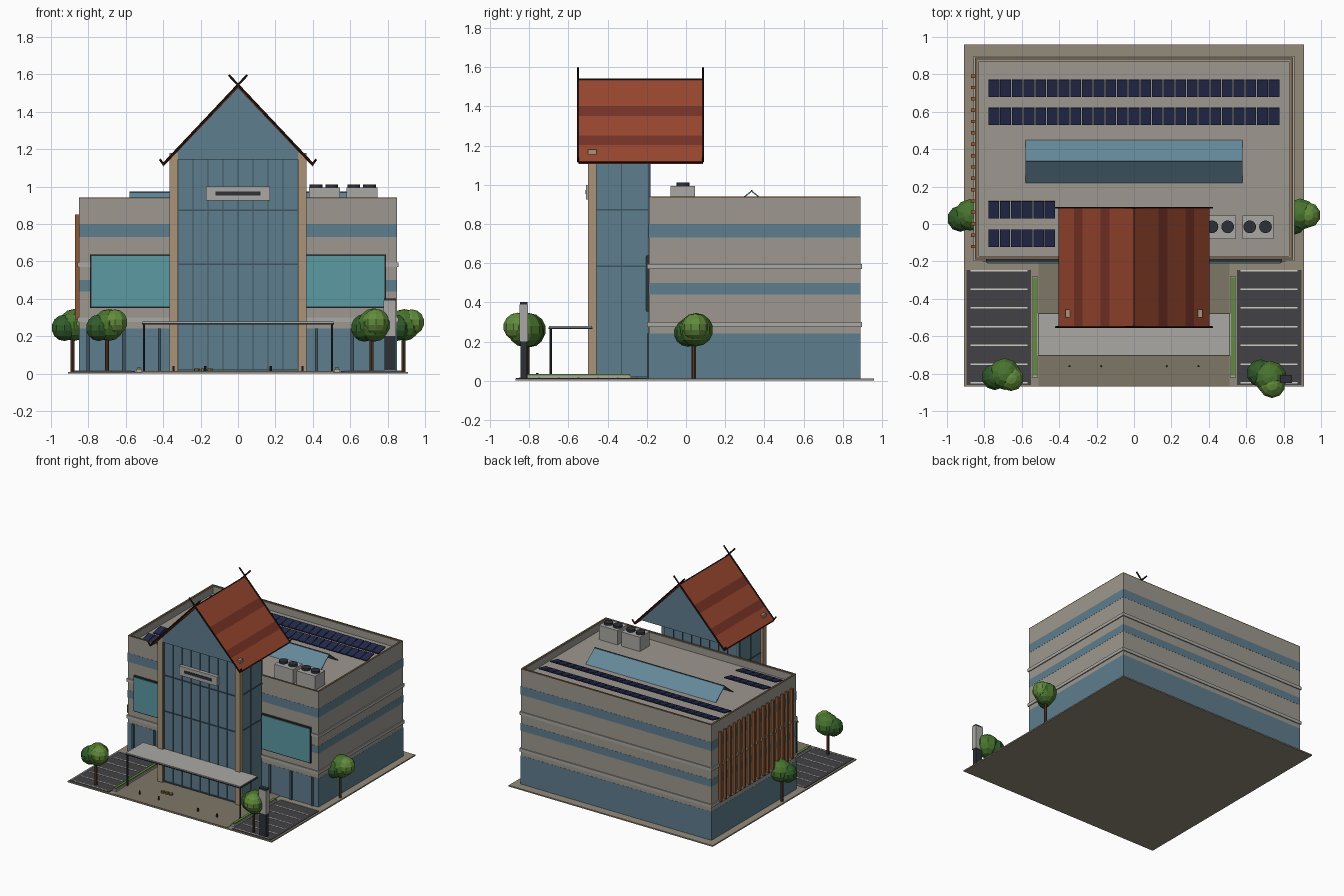
import bpy, bmesh, math
from mathutils import Vector, Matrix

if "Cube" in bpy.data.objects:
    bpy.data.objects.remove(bpy.data.objects["Cube"])


def mat(name, r, g, b):
    m = bpy.data.materials.new(name)
    m.diffuse_color = [(c / 255) ** 2.2 for c in (r, g, b)] + [1]
    m.use_nodes = True
    m.node_tree.nodes["Principled BSDF"].inputs["Base Color"].default_value = m.diffuse_color
    return m


CONC = mat("concrete", 156, 151, 142)
PALE = mat("pale_grey", 168, 167, 163)
GLASS = mat("glass", 94, 124, 140)
SKY = mat("skylight_glass", 100, 134, 152)
TEAL = mat("teal", 92, 152, 162)
DARK = mat("dark_metal", 48, 52, 58)
MULL = mat("mullion", 66, 84, 96)
TAN = mat("tan_stone", 168, 146, 120)
PAVE = mat("paving", 146, 138, 122)
PLAZA = mat("plaza", 126, 118, 102)
ASPH = mat("asphalt", 68, 68, 72)
WHITE = mat("line_white", 205, 205, 200)
RED = mat("roof_red", 150, 72, 50)
RED2 = mat("roof_dark_red", 118, 54, 42)
BLACK = mat("dark_timber", 46, 30, 26)
WOOD = mat("fin_wood", 142, 88, 54)
COPE = mat("coping", 118, 98, 74)
SOLAR = mat("solar", 40, 46, 76)
LEAF = [mat("leaf_%d" % i, *c) for i, c in enumerate([(74, 116, 50), (52, 92, 46), (98, 138, 62)])]
TRUNK = mat("trunk", 84, 62, 44)
BRASS = mat("brass", 130, 112, 60)


def finish(name, bm, m):
    bmesh.ops.recalc_face_normals(bm, faces=bm.faces)
    me = bpy.data.meshes.new(name)
    bm.to_mesh(me)
    bm.free()
    me.materials.append(m)
    o = bpy.data.objects.new(name, me)
    bpy.context.collection.objects.link(o)
    return o


def boxes(name, m, *specs):
    """Each spec is x0, x1, y0, y1, z0, z1."""
    bm = bmesh.new()
    for x0, x1, y0, y1, z0, z1 in specs:
        mx = Matrix.Translation(((x0 + x1) / 2, (y0 + y1) / 2, (z0 + z1) / 2))
        bmesh.ops.create_cube(bm, size=1, matrix=mx @ Matrix.Diagonal((x1 - x0, y1 - y0, z1 - z0, 1)))
    return finish(name, bm, m)


def mirrored(*specs):
    return list(specs) + [(-b, -a, *r) for a, b, *r in specs]


def prism(name, m, profiles, a, b, axis="y"):
    """Extrude closed profiles along x (profile y,z) or y (profile x,z)."""
    bm = bmesh.new()
    for pts in profiles:
        vs = [bm.verts.new((p, a, z) if axis == "y" else (a, p, z)) for p, z in pts]
        f = bm.faces.new(vs)
        ext = bmesh.ops.extrude_face_region(bm, geom=[f])
        d = (0, b - a, 0) if axis == "y" else (b - a, 0, 0)
        bmesh.ops.translate(bm, vec=d, verts=[v for v in ext["geom"] if isinstance(v, bmesh.types.BMVert)])
    return finish(name, bm, m)


def rods(name, m, segs, r, sides=8):
    bm = bmesh.new()
    for p, q in segs:
        p, q = Vector(p), Vector(q)
        mx = Matrix.Translation((p + q) / 2) @ (q - p).to_track_quat("Z", "Y").to_matrix().to_4x4()
        bmesh.ops.create_cone(bm, cap_ends=True, segments=sides, radius1=r, radius2=r,
                              depth=(q - p).length, matrix=mx)
    return finish(name, bm, m)


# site, plaza, parking
boxes("site_slab", PAVE, (-.91, .91, -.87, .96, 0, .01))
boxes("plaza", PLAZA, (-.51, .51, -.868, -.19, .005, .013))
boxes("parking", ASPH, *mirrored((.55, .895, -.86, -.245, .005, .014)))
boxes("parking_lines", WHITE, *[s for i in range(7)
      for s in mirrored((.57, .875, -.853 + i * .1, -.845 + i * .1, .01, .016))])
boxes("planters", PALE, *mirrored((.513, .545, -.82, -.28, .005, .026)))
boxes("hedges", LEAF[2], *mirrored((.519, .539, -.81, -.285, .02, .034)))

# main building: stacked storey bands
X, Y0, Y1 = .85, -.19, .89
boxes("wall_bands", CONC, *[(-X, X, Y0, Y1, a, b) for a, b in ((.24, .44), (.50, .73), (.80, .88))])
boxes("window_bands", GLASS, *[(-X - .001, X + .001, Y0 - .001, Y1 + .001, a, b)
      for a, b in ((.01, .24), (.44, .50), (.73, .80))])
boxes("ledges", PALE, *[(-X - .008, X + .008, Y0 - .008, Y1 + .008, z, z + .025) for z in (.275, .57)])
T = .02
for nm, m, z0, z1, t in (("parapet", CONC, .87, .936, T), ("coping", COPE, .934, .941, T - .006)):
    boxes(nm, m, (-X, X, Y0, Y0 + t, z0, z1), (-X, X, Y1 - t, Y1, z0, z1),
          *mirrored((X - t, X, Y0 + t, Y1 - t, z0, z1)))

# front screens and ground floor posts
boxes("screen_frames", DARK, *mirrored((.355, .79, -.205, -.18, .352, .638)))
boxes("screens", TEAL, *mirrored((.36, .783, -.21, -.18, .36, .63)))
boxes("ground_posts", MULL, *[s for x in (.42, .61, .80) for s in mirrored((x - .009, x + .009, -.2, -.185, .01, .24))])

# side timber fins
boxes("timber_fins", WOOD, *[(-.872, -.848, y - .009, y + .009, .29, .85)
      for y in [-.12 + i * .0607 for i in range(16)]])

# entrance tower
boxes("tower_glass", GLASS, (-.345, .345, -.482, -.185, .01, 1.155))
boxes("tower_columns", TAN, *mirrored((.322, .366, -.50, -.458, .01, 1.18)))
boxes("tower_mullions", MULL,
      *[(x - .003, x + .003, -.487, -.182, .01, 1.155) for x in [-.32 + i * .08 for i in range(9)]],
      *[(-.349, .349, y - .003, y + .003, .01, 1.155) for y in (-.33, -.192)],
      *[(-.35, .35, -.488, -.181, z - .004, z + .004) for z in (.02, .585, .873, 1.151)])
prism("gable", GLASS, [[(-.365, 1.145), (.365, 1.145), (0, 1.528)]], -.50, .06)
boxes("name_board", PALE, (-.17, .17, -.51, -.48, .925, 1.0))
boxes("name_board_slot", DARK, (-.12, .12, -.514, -.50, .952, .974))


# steep roof in coloured strips
def rz(x):
    return 1.54 - x * 1.05


def strips(pairs):
    return [[(s * a, rz(a)), (s * b, rz(b)), (s * b, rz(b) - .014), (s * a, rz(a) - .014)]
            for a, b in pairs for s in (1, -1)]


prism("roof_tiles", RED, strips([(0, .13), (.18, .275), (.32, .40)]), -.55, .088)
prism("roof_stripes", RED2, strips([(.13, .18), (.275, .32)]), -.55, .088)
segs = []
for y in (-.551, .087):
    for s in (1, -1):
        segs += [((s * .402, y, 1.118), (-s * .05, y, 1.597)), ((s * .398, y, 1.118), (s * .418, y, 1.146))]
rods("barge_boards", BLACK, segs, .006, 6)
rods("ridge_and_eaves", BLACK, [((x, -.55, z), (x, .088, z)) for x, z in ((0, 1.538), (.4, 1.116), (-.4, 1.116))], .004, 6)

# entrance canopy
boxes("canopy", PALE, (-.51, .51, -.70, -.48, .268, .28))
boxes("canopy_frame", DARK, (-.513, .513, -.703, -.478, .264, .272))
rods("canopy_posts", DARK, [((s * .503, -.69, .01), (s * .503, -.69, .268)) for s in (1, -1)], .006)
rods("bollards", DARK, [((x, -.76, .01), (x, -.76, .04)) for x in (-.345, -.175, .175, .345)], .006)
rods("small_planters", BRASS, [((x, -.64, .01), (x, -.64, .028)) for x in (-.22, -.185, -.15)], .014)

# pylon sign
boxes("pylon_base", DARK, (.782, .842, -.845, -.812, .01, .20), (.780, .844, -.847, -.810, .388, .402))
boxes("pylon_panel", PALE, (.778, .846, -.85, -.808, .20, .39))

# rooftop solar arrays, slightly tilted
panels = []
bm = bmesh.new()
for x0, n, ys in ((-.78, 25, (.575, .725)), (-.78, 6, (-.075, .075))):
    for y in ys:
        for i in range(n):
            w = 1.56 / 25 if n == 25 else .06
            mx = Matrix.Translation((x0 + (i + .5) * w, y, .905)) @ Matrix.Rotation(math.radians(12), 4, "X")
            bmesh.ops.create_cube(bm, size=1, matrix=mx @ Matrix.Diagonal((w - .005, .094, .008, 1)))
finish("solar_panels", bm, SOLAR)

# skylight: two sloped glass panels with a ridge
prism("skylight", SKY, [[(.335, .972), (.335 + s * .115, .88), (.335 + s * .115, .872), (.335, .964)]
      for s in (1, -1)], -.58, .58, "x")
rods("skylight_ridge", MULL, [((-.58, .335, .97), (.58, .335, .97))], .005, 6)

# rooftop cooling units
boxes("cooling_units", PALE, (.38, .545, -.08, .045, .88, .995), (.58, .745, -.08, .045, .88, .995))
rods("cooling_fans", DARK, [((x, -.015, .99), (x, -.015, 1.012)) for x in (.417, .501, .619, .703)], .034, 16)


# trees: trunk and three faceted crowns
def tree(x, y, k, turn):
    rods("tree_trunk", TRUNK, [((x, y, .005), (x, y, .22))], .011, 7)
    for i, (d, a, z, r) in enumerate(((.012, 0, .26, .087), (.045, 150, .245, .072), (.045, 300, .275, .07))):
        a = math.radians(a + turn)
        b = bmesh.new()
        bmesh.ops.create_uvsphere(b, u_segments=10, v_segments=7, radius=r * k, matrix=Matrix.Translation(
            (x + d * math.cos(a), y + d * math.sin(a), z)) @ Matrix.Diagonal((1, 1, .98, 1)))
        finish("tree_crown", b, LEAF[i])


tree(-.70, -.81, 1.0, 40)
tree(.715, -.82, 1.05, 0)
tree(-.885, .04, 1.0, 45)
tree(.885, .04, 1.0, 70)
